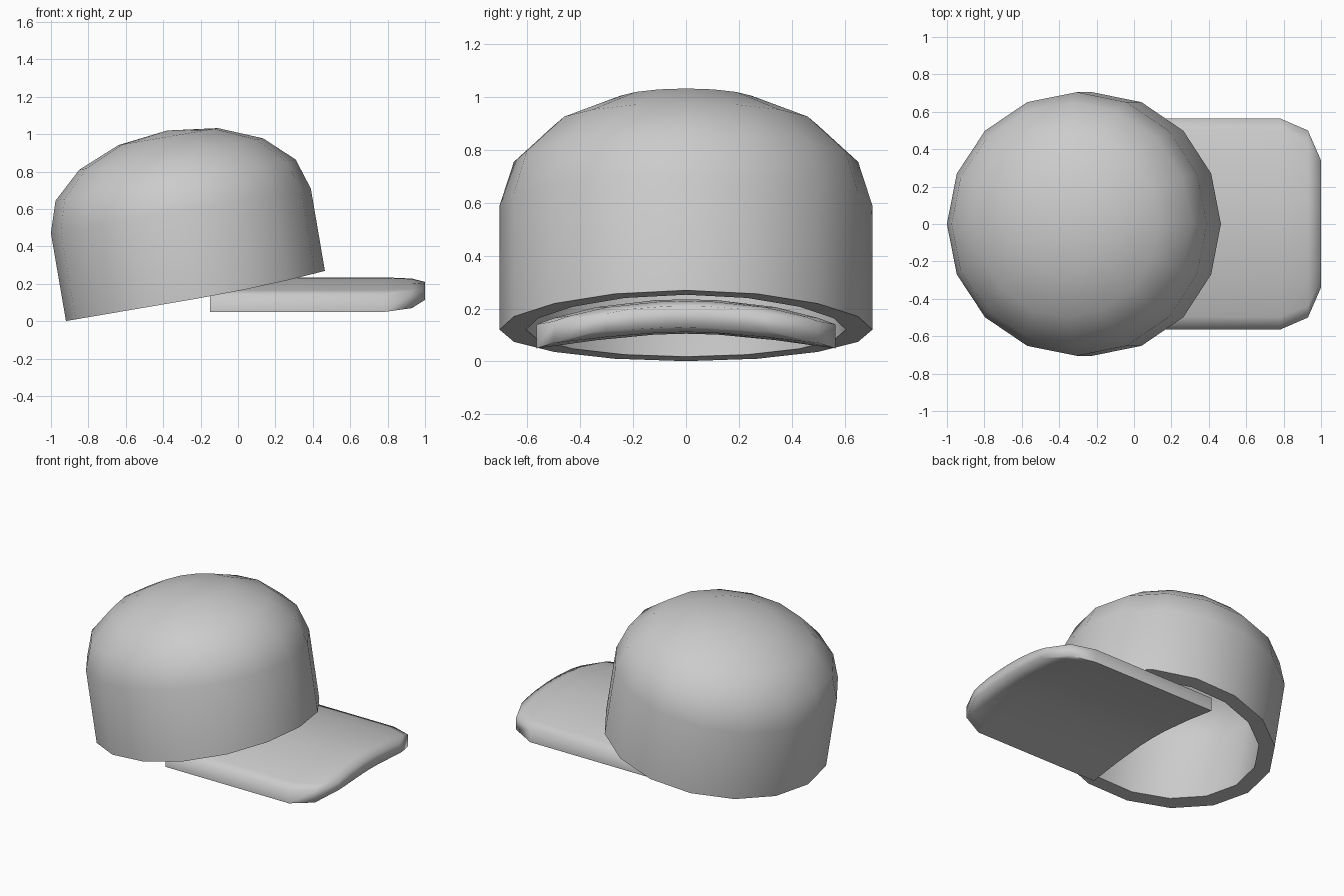
import bpy, bmesh, math
from mathutils import Matrix

if "Cube" in bpy.data.objects:
    bpy.data.objects.remove(bpy.data.objects["Cube"])


def finish(name, bm, angle, thickness=0.0):
    bmesh.ops.recalc_face_normals(bm, faces=bm.faces)
    mesh = bpy.data.meshes.new(name)
    bm.to_mesh(mesh)
    bm.free()
    obj = bpy.data.objects.new(name, mesh)
    bpy.context.collection.objects.link(obj)
    bpy.ops.object.select_all(action='DESELECT')
    bpy.context.view_layer.objects.active = obj
    obj.select_set(True)
    if thickness:
        mod = obj.modifiers.new("Wall", 'SOLIDIFY')
        mod.thickness = thickness
        mod.offset = -1
        bpy.ops.object.modifier_apply(modifier=mod.name)
    bpy.ops.object.shade_smooth_by_angle(angle=math.radians(angle))
    return obj


def bridge(bm, a, b):
    n = len(a)
    for i in range(n):
        j = (i + 1) % n
        bm.faces.new((a[i], a[j], b[j], b[i]))


# Crown: straight wall topped by a squashed half sphere, tilted back
R, WALL, RISE, SIDES = 0.705, 0.477, 0.436, 16
bm = bmesh.new()
profile = [(R, 0.0)] + [(R * math.cos(k * math.pi / 8), WALL + RISE * math.sin(k * math.pi / 8))
                        for k in range(4)]
rings = []
for k, (r, z) in enumerate(profile):
    ring = []
    for i in range(SIDES):
        a = 2 * math.pi * i / SIDES
        # the brim side of the bottom edge lifts a little
        lift = 0.031 * max(0.0, math.cos(a)) ** 2 if k == 0 else 0.0
        ring.append(bm.verts.new((r * math.cos(a), r * math.sin(a), z + lift)))
    rings.append(ring)
for a, b in zip(rings, rings[1:]):
    bridge(bm, a, b)
apex = bm.verts.new((0, 0, WALL + RISE))
for i in range(SIDES):
    bm.faces.new((rings[-1][i], rings[-1][(i + 1) % SIDES], apex))
tilt = Matrix.Translation((-0.225, 0, 0.12)) @ Matrix.Rotation(math.radians(-9.7), 4, 'Y')
bmesh.ops.transform(bm, matrix=tilt, verts=bm.verts)
finish("cap_crown", bm, 40, 0.1)

# Brim: arched cross-section swept along x, narrowing to a rounded front edge
bm = bmesh.new()
steps = (-1, -0.88, -0.6, -0.21, 0, 0.21, 0.6, 0.88, 1)
stations = ((-0.15, 0.565, 1.0), (0.78, 0.565, 1.0), (0.93, 0.5, 0.9), (1.0, 0.34, 0.62))
loops = []
for x, width, thick in stations:
    top, bottom = [], []
    for t in steps:
        y = t * width
        mid = 0.17 - 0.075 * (y / 0.565) ** 2
        half = 0.065 * thick * (1 - 0.3 * t ** 4)
        top.append(bm.verts.new((x, y, mid + half)))
        bottom.append(bm.verts.new((x, y, mid - half)))
    loops.append(top + bottom[::-1])
for a, b in zip(loops, loops[1:]):
    bridge(bm, a, b)
n = len(steps)
for loop in (loops[0], loops[-1]):
    for i in range(n - 1):
        bm.faces.new((loop[i], loop[i + 1], loop[2 * n - 2 - i], loop[2 * n - 1 - i]))
finish("cap_brim", bm, 80)
